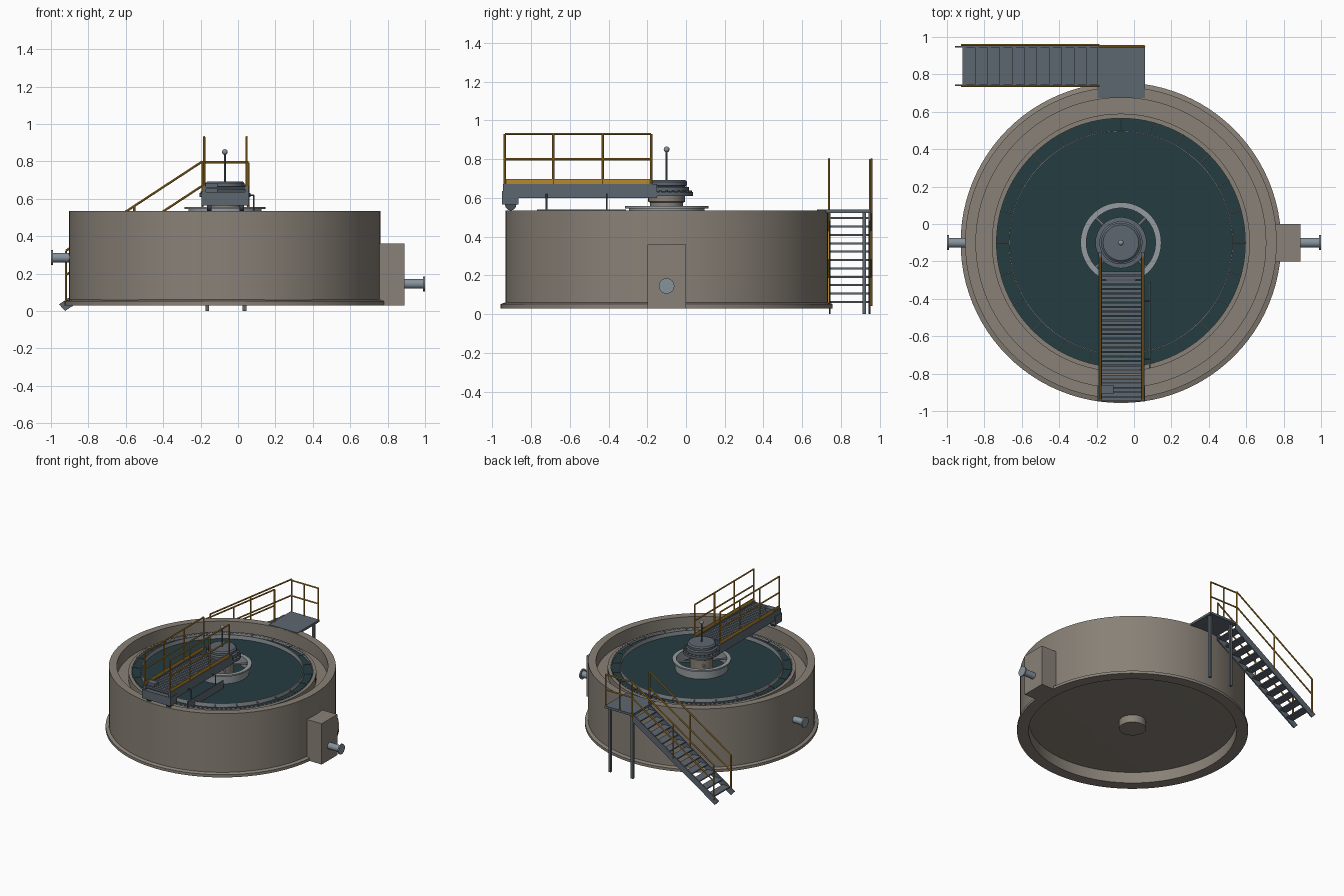
import bpy, bmesh, math
from mathutils import Vector, Matrix

cube = bpy.data.objects.get("Cube")
if cube:
    bpy.data.objects.remove(cube, do_unlink=True)

CX, CY = -0.07, -0.10   # tank axis


def material(name, rgb):
    m = bpy.data.materials.new(name)
    m.use_nodes = True
    m.diffuse_color = (*rgb, 1)
    m.node_tree.nodes["Principled BSDF"].inputs["Base Color"].default_value = (*rgb, 1)
    return m


concrete = material("concrete", (0.25, 0.22, 0.185))
water = material("water", (0.018, 0.045, 0.053))
steel = material("blue grey steel", (0.11, 0.135, 0.16))
dark = material("dark steel", (0.06, 0.075, 0.09))
bright = material("galvanised steel", (0.30, 0.33, 0.35))
pipe_mat = material("pipe steel", (0.24, 0.29, 0.33))
yellow = material("rail yellow", (0.48, 0.25, 0.03))


def finish(name, bm, mat, smooth=False):
    bmesh.ops.recalc_face_normals(bm, faces=bm.faces)
    me = bpy.data.meshes.new(name)
    bm.to_mesh(me)
    bm.free()
    me.materials.append(mat)
    ob = bpy.data.objects.new(name, me)
    bpy.context.collection.objects.link(ob)
    if smooth:
        bpy.ops.object.select_all(action="DESELECT")
        ob.select_set(True)
        bpy.context.view_layer.objects.active = ob
        bpy.ops.object.shade_smooth_by_angle(angle=math.radians(30))
    return ob


def lathe(name, mat, profile, n=64, closed=False):
    """Spin an (r, z) profile around the tank axis."""
    bm = bmesh.new()
    vs = [bm.verts.new((CX + r, CY, z)) for r, z in profile]
    pairs = list(zip(vs, vs[1:])) + ([(vs[-1], vs[0])] if closed else [])
    geom = vs + [bm.edges.new(p) for p in pairs]
    bmesh.ops.spin(bm, geom=geom, cent=(CX, CY, 0), axis=(0, 0, 1),
                   angle=math.tau, steps=n, use_merge=True)
    bmesh.ops.remove_doubles(bm, verts=bm.verts, dist=1e-5)
    return finish(name, bm, mat, True)


def boxes(name, mat, spans):
    bm = bmesh.new()
    for lo, hi in spans:
        lo, hi = Vector(lo), Vector(hi)
        mtx = Matrix.Translation((lo + hi) / 2) @ Matrix.Diagonal((*(hi - lo), 1))
        bmesh.ops.create_cube(bm, size=1, matrix=mtx)
    return finish(name, bm, mat)


def bars(name, mat, segs, r=0.006, n=8):
    """Round bars between pairs of points."""
    bm = bmesh.new()
    for p, q in segs:
        p, q = Vector(p), Vector(q)
        d = q - p
        mtx = Matrix.Translation((p + q) / 2) @ d.to_track_quat("Z", "Y").to_matrix().to_4x4()
        bmesh.ops.create_cone(bm, cap_ends=True, segments=n, radius1=r, radius2=r,
                              depth=d.length, matrix=mtx)
    return finish(name, bm, mat, True)


def polar(r, a, z):
    return (CX + r * math.cos(a), CY + r * math.sin(a), z)


# Tank shell with footing, launder channel and recessed underside
lathe("tank_wall", concrete, [
    (0.77, 0.03), (0.857, 0.03), (0.857, 0.052), (0.833, 0.06), (0.833, 0.535),
    (0.775, 0.535), (0.775, 0.43), (0.69, 0.43), (0.69, 0.49), (0.665, 0.49),
    (0.665, 0.14), (0.77, 0.12)], 96, True)
lathe("tank_floor", concrete, [(0, 0.11), (0.78, 0.12), (0.78, 0.14), (0, 0.13)], 96)
lathe("sump_hub", concrete, [(0, 0.05), (0.1, 0.05), (0.1, 0.12)], 32)
lathe("water_surface", water, [(0, 0.478), (0.667, 0.478)], 96)

# Notched weir plate
bm = bmesh.new()
teeth = 240
rows = []
for i in range(teeth):
    a = math.tau * i / teeth
    rows.append([bm.verts.new(polar(0.662, a, z)) for z in (0.46, 0.505 - 0.015 * (i % 2))])
for a, b in zip(rows, rows[1:] + rows[:1]):
    bm.faces.new((a[0], b[0], b[1], a[1]))
finish("weir_plate", bm, bright)

# Scum baffle and its brackets
lathe("scum_baffle", bright, [(0.594, 0.46), (0.6, 0.46), (0.6, 0.51), (0.594, 0.51)], 96, True)
bars("baffle_brackets", bright,
     [(polar(0.597, a, 0.497), polar(0.668, a, 0.497))
      for a in (math.tau * i / 24 for i in range(24))], 0.004, 6)

# Feed well with top flange and spokes
lathe("feed_well", bright, [(0.185, 0.46), (0.195, 0.46), (0.195, 0.545), (0.216, 0.545),
                            (0.216, 0.557), (0.185, 0.557)], 64, True)
bars("feed_well_spokes", bright,
     [(polar(0.07, a, 0.54), polar(0.19, a, 0.54))
      for a in (math.tau * (i + 0.5) / 4 for i in range(4))], 0.008)

# Centre column, drive and beacon mast
lathe("centre_column", concrete, [(0.085, 0.13), (0.085, 0.575), (0.095, 0.58),
                                  (0.095, 0.615), (0, 0.615)], 40)
lathe("drive_housing", steel, [(0, 0.61), (0.137, 0.61), (0.137, 0.63), (0.115, 0.632),
                               (0.115, 0.655), (0.095, 0.66), (0.106, 0.665), (0.106, 0.683),
                               (0.095, 0.692), (0, 0.692)], 48)
bars("drive_bolts", steel, [(polar(0.126, a, 0.625), polar(0.126, a, 0.638))
                            for a in (math.tau * i / 24 for i in range(24))], 0.006, 6)
bars("beacon_mast", steel, [((CX, CY, 0.69), (CX, CY, 0.85))], 0.005)
bm = bmesh.new()
bmesh.ops.create_uvsphere(bm, u_segments=16, v_segments=10, radius=0.015,
                          matrix=Matrix.Translation((CX, CY, 0.85)))
finish("beacon_ball", bm, pipe_mat, True)

# Bridge beams, cross members and grating
XL, XR, Y0, Y1 = -0.19, 0.055, -0.945, -0.15
boxes("bridge_beams", steel, [((x, Y0, 0.6), (x + 0.018, Y1, 0.672))
                              for x in (XL, XR - 0.018)])
step = 0.024
boxes("bridge_grating", steel, [((XL + 0.015, Y0 + i * step, 0.652),
                                 (XR - 0.015, Y0 + i * step + 0.019, 0.662))
                                for i in range(29)])
boxes("bridge_cross_members", dark, [((XL + 0.015, Y0 + 0.06 + i * 0.12, 0.61),
                                      (XR - 0.015, Y0 + 0.08 + i * 0.12, 0.65))
                                     for i in range(6)])

# End truck, travel motor and wheels
boxes("end_truck", steel, [((XL - 0.005, -0.95, 0.565), (XR + 0.005, -0.865, 0.635))])
boxes("travel_motor", steel, [((-0.185, -0.91, 0.63), (-0.11, -0.86, 0.685))])
bars("truck_wheels", dark, [((x - 0.012, -0.905, 0.564), (x + 0.012, -0.905, 0.564))
                            for x in (XL + 0.035, XR - 0.035)], 0.029, 20)

# Bridge handrails and toe boards
rails = []
stations = [-0.935, -0.685, -0.43, -0.18]
for x in (-0.181, 0.046):
    rails += [((x, y, 0.66), (x, y, 0.93)) for y in stations]
    rails += [((x, stations[0], z), (x, stations[-1], z)) for z in (0.8, 0.93)]
bars("bridge_handrails", yellow, rails)
boxes("bridge_toe_boards", yellow, [((x - 0.003, -0.935, 0.672), (x + 0.003, -0.18, 0.697))
                                    for x in (-0.181, 0.046)])

# Surface skimmer hung from the bridge
skim = [((0.085, y, 0.5), (0.085, y, 0.62)) for y in (-0.72, -0.41)]
skim += [((0.04, y, 0.62), (0.085, y, 0.62)) for y in (-0.72, -0.41)]
bars("skimmer_hangers", steel, skim, 0.004)
boxes("skimmer_blade", steel, [((0.081, -0.77, 0.478), (0.089, -0.31, 0.54))])

# Outlet box and both flanged pipes
boxes("outlet_box", concrete, [((0.7, -0.2, 0.03), (0.89, 0.0, 0.36))])
for name, x0, x1, z in (("outlet_pipe", 0.88, 1.0, 0.145), ("inlet_pipe", -0.89, -1.0, 0.285)):
    s = math.copysign(0.01, x1)
    bars(name, pipe_mat, [((x0, CY, z), (x1, CY, z))], 0.026, 24)
    bars(name + "_flange", pipe_mat, [((x1 - s, CY, z), (x1, CY, z))], 0.04, 24)

# Landing platform with legs
boxes("platform", steel, [((-0.195, 0.675, 0.522), (0.06, 0.955, 0.54))])
boxes("platform_legs", steel, [((x - 0.01, 0.91, 0.0), (x + 0.01, 0.93, 0.525))
                               for x in (-0.165, 0.035)])

# Stair treads and stringers
SLOPE, TOP_X = 0.655, -0.19
treads = []
for i in range(11):
    x = TOP_X - 0.066 * i
    z = 0.50 - 0.066 * SLOPE * i
    treads.append(((x - 0.066, 0.745, z - 0.01), (x, 0.945, z)))
boxes("stair_treads", steel, treads)
bm = bmesh.new()
for y in (0.737, 0.943):
    outline = [(-0.185, 0.54), (-0.185, 0.48), (-0.925, 0.0), (-0.957, 0.036)]
    face = bm.faces.new([bm.verts.new((x, y, z)) for x, z in outline])
    ext = bmesh.ops.extrude_face_region(bm, geom=[face])["geom"]
    bmesh.ops.translate(bm, vec=(0, 0.01, 0),
                        verts=[v for v in ext if isinstance(v, bmesh.types.BMVert)])
finish("stair_stringers", bm, steel)

# Stair and platform handrails
rails = []
for y in (0.738, 0.957):
    for x in (-0.92, -0.555, TOP_X):
        drop = SLOPE * (TOP_X - x)
        rails.append(((x, y, 0.52 - drop), (x, y, 0.80 - drop)))
    for h in (0.67, 0.80):
        rails.append(((TOP_X, y, h), (-0.92, y, h - SLOPE * 0.73)))
rails += [((TOP_X, 0.95, h), (0.055, 0.95, h)) for h in (0.67, 0.795)]
rails += [((x, 0.95, 0.53), (x, 0.95, 0.795)) for x in (-0.07, 0.055)]
bars("stair_handrails", yellow, rails)
